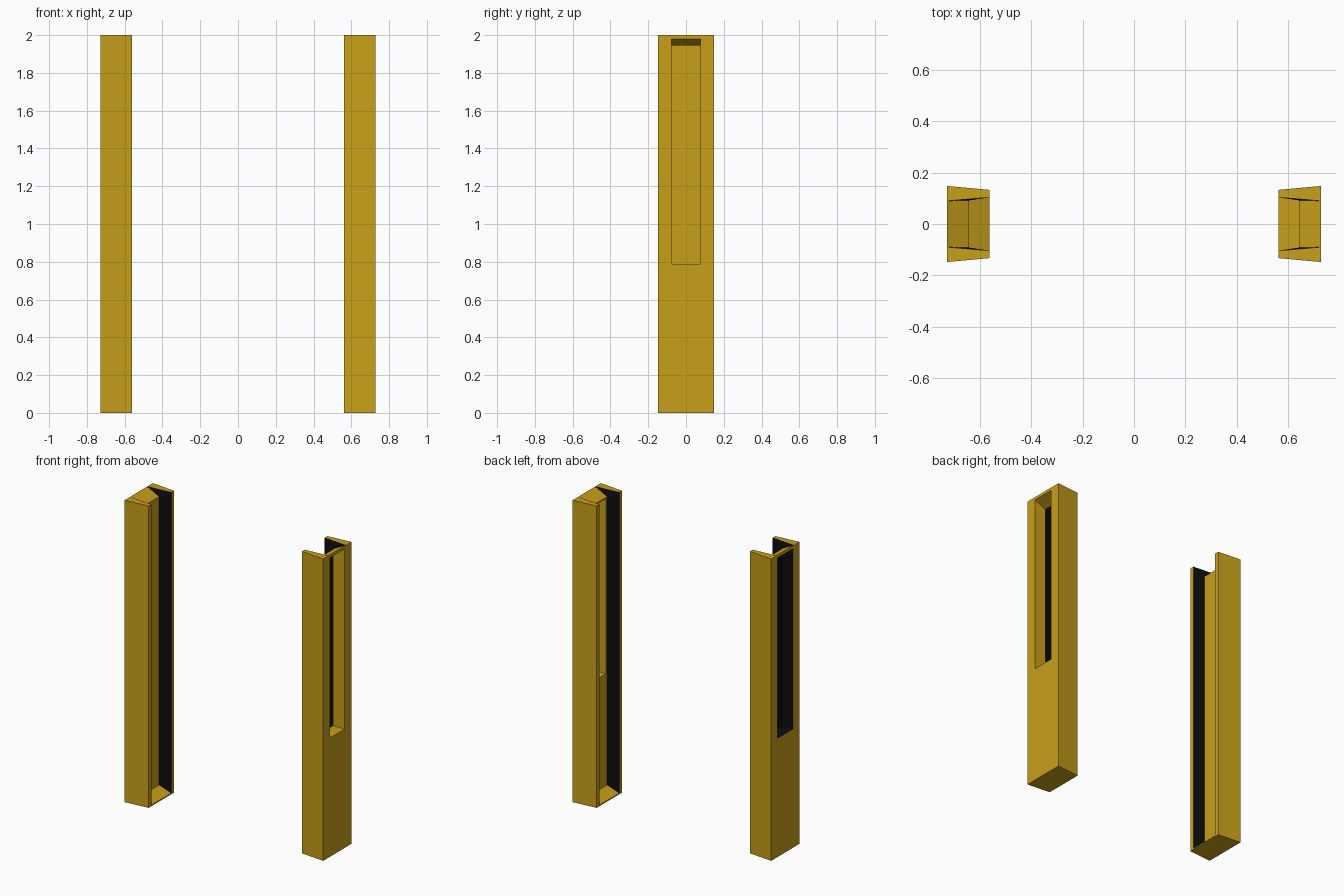
import bpy, bmesh

if "Cube" in bpy.data.objects:
    bpy.data.objects.remove(bpy.data.objects["Cube"])


def material(name, color):
    m = bpy.data.materials.new(name)
    m.diffuse_color = color
    m.use_nodes = True
    m.node_tree.nodes["Principled BSDF"].inputs["Base Color"].default_value = m.diffuse_color
    return m


GOLD = material("gold_paint", (0.58, 0.35, 0.01, 1))
BLACK = material("black_lining", (0.004, 0.004, 0.004, 1))

XO, XI, XW = 0.728, 0.562, 0.642      # outer face, open edge, web face


def post(name, s, hole_y, hole_x, through):
    """Tapered channel post; s is the side (+1 right, -1 left)."""
    bm = bmesh.new()

    def face(points, mat=0):
        f = bm.faces.new([bm.verts.new((s * x, y, z)) for x, y, z in points])
        f.material_index = mat

    def rect(x, y, z0, z1):
        return [(x, -y, z0), (x, y, z0), (x, y, z1), (x, -y, z1)]

    O = rect(XO, 0.148, 0, 2)
    I = rect(XI, 0.133, 0, 2)
    E = rect(XI, 0.104, 0.008, 2)
    W = rect(XW, 0.092, 0.045, 1.955)
    Tm, Tp = (XO, -0.09, 2), (XO, 0.09, 2)
    HO = rect(XO, hole_y, 0.787, 1.98)
    HI = rect(hole_x, hole_y, 0.787, 1.945)

    # bottom, sloping floor and sloping web top
    face([O[0], O[1], I[1], I[0]])
    face([E[0], E[1], W[1], W[0]])
    face([I[0], I[1], E[1], E[0]])
    face([Tm, Tp, W[2], W[3]])

    # two flanges with dark inner faces
    for a, b, t in ((0, 3, Tm), (1, 2, Tp)):
        face([O[a], I[a], I[b], O[b]])
        face([O[b], I[b], E[b], t])
        face([I[a], E[a], E[b], I[b]])
        face([E[a], W[a], W[b], E[b]], 1)
        face([E[b], W[b], t], 1)

    # outer face framed around the slot
    for i in (0, 1, 3):
        j = (i + 1) % 4
        face([O[i], O[j], HO[j], HO[i]])
    face([O[3], Tm, Tp, O[2], HO[2], HO[3]])

    # slot: open through the web on one post, a dark pocket on the other
    lining = 0 if through else 1
    for i in range(4):
        j = (i + 1) % 4
        face([HO[i], HO[j], HI[j], HI[i]], lining)
        if through:
            face([W[i], W[j], HI[j], HI[i]])
    if not through:
        face(HI, 1)
        face(W)

    bmesh.ops.remove_doubles(bm, verts=bm.verts, dist=1e-5)
    bmesh.ops.recalc_face_normals(bm, faces=bm.faces)
    me = bpy.data.meshes.new(name)
    bm.to_mesh(me)
    bm.free()
    me.materials.append(GOLD)
    me.materials.append(BLACK)
    ob = bpy.data.objects.new(name, me)
    bpy.context.collection.objects.link(ob)


post("right_post", 1, 0.077, XW, True)
post("left_post", -1, 0.082, XW + 0.004, False)
